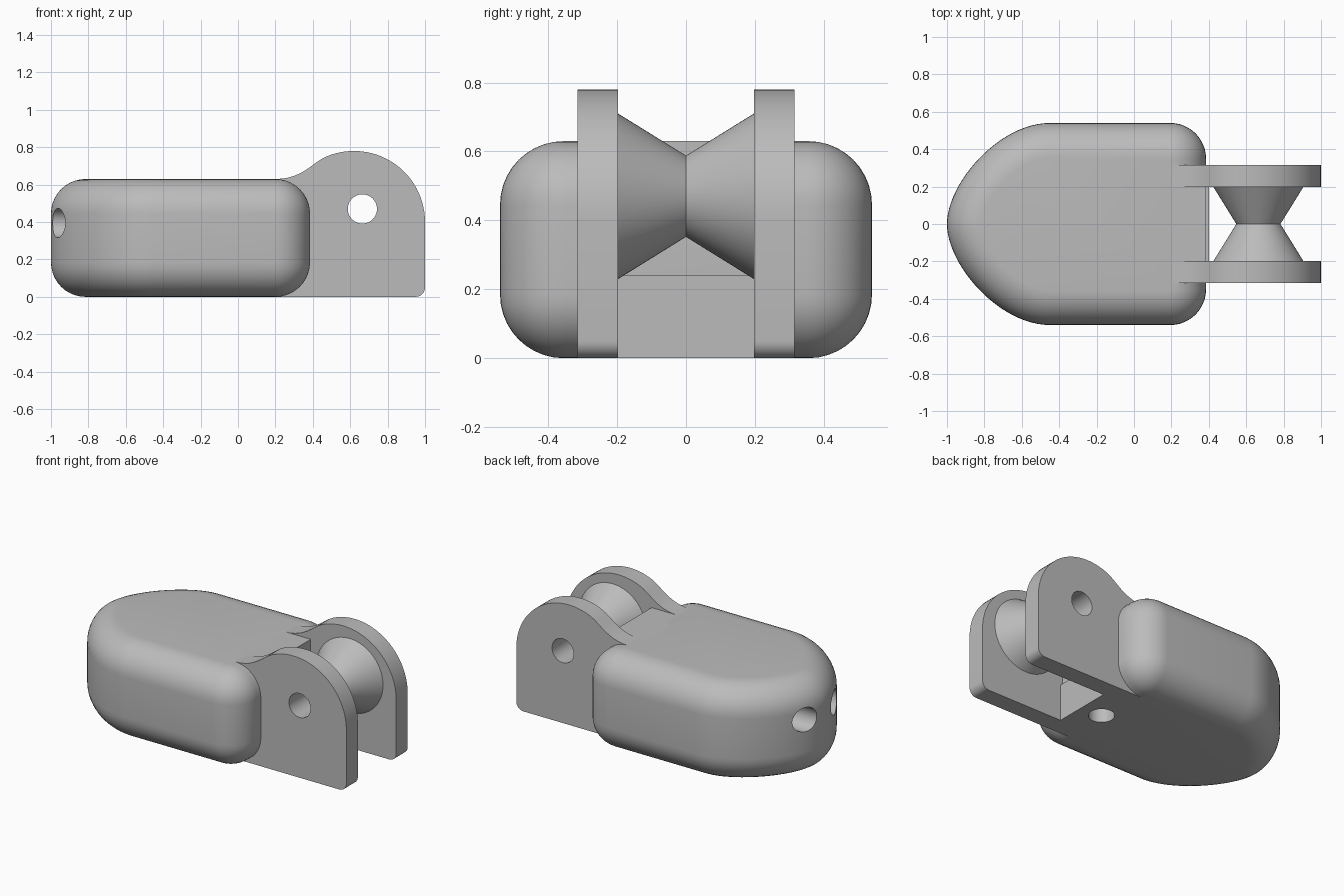
import bpy
import bmesh
import math
from mathutils import Vector
from mathutils.geometry import interpolate_bezier

cube = bpy.data.objects.get("Cube")
if cube:
    bpy.data.objects.remove(cube)

grey = bpy.data.materials.new("plain grey")
grey.use_nodes = True
COLOUR = (0.5, 0.5, 0.5, 1)
grey.diffuse_color = COLOUR
grey.node_tree.nodes["Principled BSDF"].inputs["Base Color"].default_value = COLOUR

HOLE_R = 0.078
AXLE = (0.665, 0.47)      # x, z of the roller axis


def bezier(a, b, c, d, n):
    pts = interpolate_bezier(*[Vector((*p, 0)) for p in (a, b, c, d)], n)
    return [(p.x, p.y) for p in pts]


def arc(cx, cy, r, start, end, n):
    angles = [math.radians(start + (end - start) * i / n) for i in range(n + 1)]
    return [(cx + r * math.cos(a), cy + r * math.sin(a)) for a in angles]


def loft(name, rings, capped=True, closed=False):
    """Skin a list of equal rings of 3D points."""
    bm = bmesh.new()
    loops = [[bm.verts.new(p) for p in ring] for ring in rings]
    pairs = list(zip(loops, loops[1:]))
    if closed:
        pairs.append((loops[-1], loops[0]))
    for low, high in pairs:
        for i in range(len(low)):
            j = (i + 1) % len(low)
            bm.faces.new((low[i], low[j], high[j], high[i]))
    if capped:
        bm.faces.new(loops[0])
        bm.faces.new(loops[-1])
    bmesh.ops.recalc_face_normals(bm, faces=bm.faces)
    mesh = bpy.data.meshes.new(name)
    bm.to_mesh(mesh)
    bm.free()
    mesh.materials.append(grey)
    obj = bpy.data.objects.new(name, mesh)
    bpy.context.collection.objects.link(obj)
    return obj


def slab(name, profile, y0, y1):
    """Extrude an x-z profile along y."""
    return loft(name, [[(x, y, z) for x, z in profile] for y in (y0, y1)])


def cutter(name, start, end):
    """Round cutter between two points."""
    a, b = Vector(start), Vector(end)
    turn = (b - a).to_track_quat("Z", "Y")
    circle = [turn @ Vector((u, v, 0)) for u, v in arc(0, 0, HOLE_R, 0, 360, 40)[:-1]]
    obj = loft(name, [[p + end_point for p in circle] for end_point in (a, b)])
    obj.hide_render = True
    return obj


def select(obj):
    bpy.ops.object.select_all(action="DESELECT")
    obj.select_set(True)
    bpy.context.view_layer.objects.active = obj


def cut(obj, tools):
    select(obj)
    for tool in tools:
        mod = obj.modifiers.new("hole", "BOOLEAN")
        mod.operation = "DIFFERENCE"
        mod.solver = "EXACT"
        mod.object = tool
        bpy.ops.object.modifier_apply(modifier=mod.name)


# Body: rounded-nose outline with a full fillet along top and bottom
HEIGHT, FILLET = 0.63, 0.185
half = bezier((-1, 0), (-1, 0.22), (-0.72, 0.54), (-0.45, 0.54), 25)
half += arc(0.195, 0.35, 0.19, 90, 0, 12)
outline = [Vector(p) for p in half + [(x, -y) for x, y in reversed(half[1:])]]
inward = []
for i, p in enumerate(outline):
    before = (p - outline[i - 1]).normalized()
    after = (outline[(i + 1) % len(outline)] - p).normalized()
    t = (before + after).normalized()
    inward.append(Vector((t.y, -t.x)))

levels = [(FILLET - r, FILLET + z) for r, z in arc(0, 0, FILLET, -90, 0, 10)]
levels += [(inset, HEIGHT - z) for inset, z in reversed(levels)]
body = loft("body", [[(*(p + n * inset), z) for p, n in zip(outline, inward)]
                     for inset, z in levels])

# Square filler between the cheeks, with a small lower step
filler = slab("rear_filler", [(0.15, 0), (0.4, 0), (0.4, 0.24), (0.385, 0.24),
                              (0.385, HEIGHT), (0.15, HEIGHT)], -0.2, 0.2)

# Cheek plates on both sides of the roller
cheek_profile = bezier((0.2, HEIGHT), (0.34, HEIGHT), (0.4, 0.717), (0.46, 0.744), 12)
cheek_profile += arc(0.62, 0.4, 0.38, 112, 0, 28)
cheek_profile += arc(0.95, 0.05, 0.05, 0, -90, 8)
cheek_profile += [(0.2, 0)]
cheeks = [slab(name, cheek_profile, side * 0.197, side * 0.315)
          for name, side in (("left_cheek", 1), ("right_cheek", -1))]

# Hourglass roller with a bored axle hole
roller_profile = [(HOLE_R, -0.197), (0.24, -0.197), (0.118, 0), (0.24, 0.197), (HOLE_R, 0.197)]
roller = loft("roller", [[(AXLE[0] + u, y, AXLE[1] + v)
                          for u, v in arc(0, 0, r, 0, 360, 64)[:-1]]
                         for r, y in roller_profile], capped=False, closed=True)

# Holes: axle, two in the nose, one underneath
axle_cut = cutter("axle_cutter", (AXLE[0], -0.6, AXLE[1]), (AXLE[0], 0.6, AXLE[1]))
nose_cuts = [cutter("nose_cutter", (-1.1, s * 0.15, 0.395), (-0.55, s * 0.15, 0.395))
             for s in (-1, 1)]
base_cut = cutter("base_cutter", (0.25, 0, -0.1), (0.25, 0, 0.35))
for cheek in cheeks:
    cut(cheek, [axle_cut])
cut(body, nose_cuts + [base_cut])
cut(filler, [base_cut])
for tool in nose_cuts + [axle_cut, base_cut]:
    bpy.data.objects.remove(tool)

for obj in [body, filler, roller] + cheeks:
    select(obj)
    bpy.ops.object.shade_smooth_by_angle(angle=math.radians(30))
